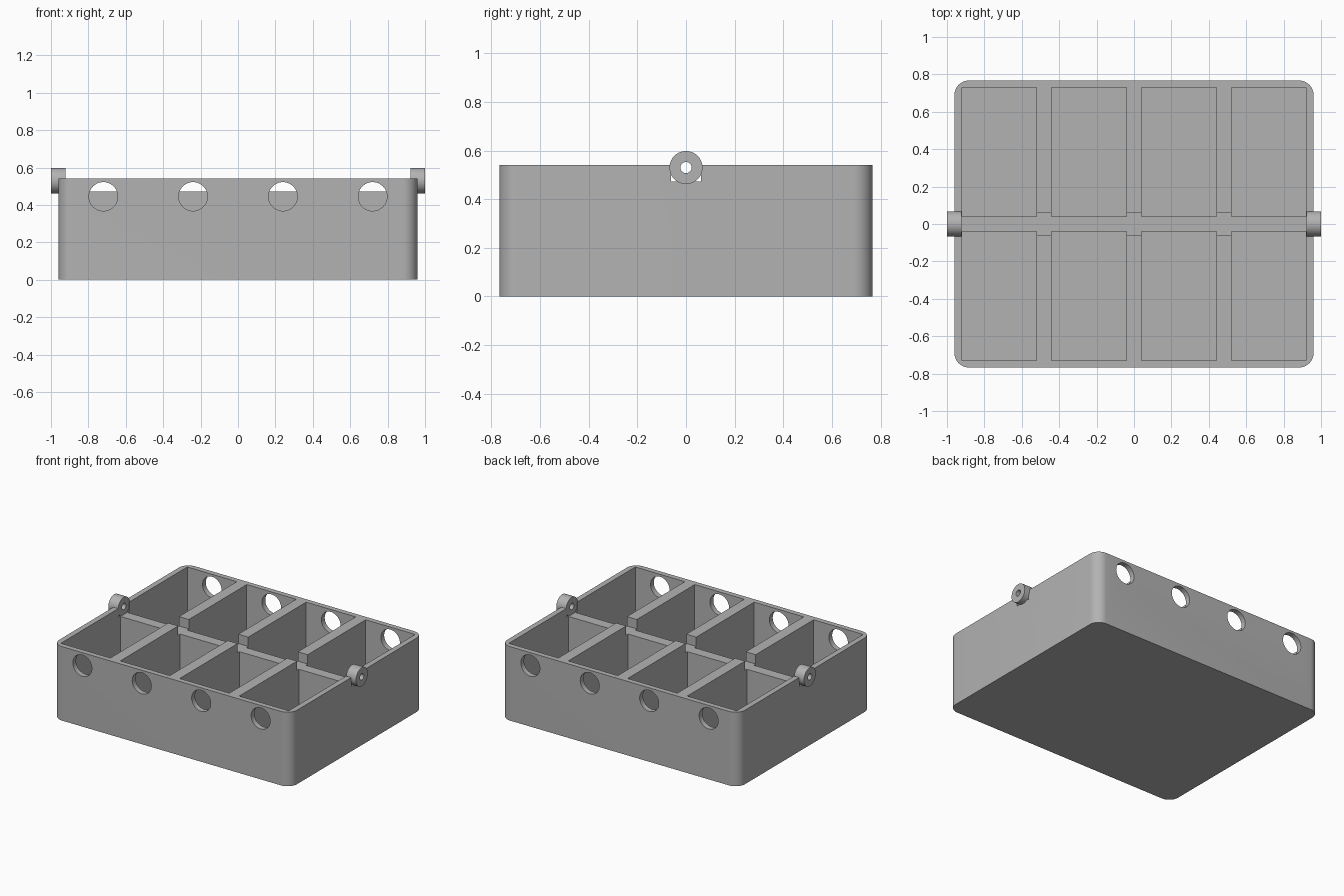
import bpy, bmesh
from math import cos, sin, pi, radians
from mathutils import Matrix

cube = bpy.data.objects.get("Cube")
if cube:
    bpy.data.objects.remove(cube, do_unlink=True)

HALF_X, HALF_Y, HEIGHT = 0.96, 0.767, 0.54
CORNER, FLOOR = 0.077, 0.04
SLOT_Z = 0.472
COLUMNS = (-0.72, -0.24, 0.24, 0.72)

grey = bpy.data.materials.new("Plain grey")
grey.use_nodes = True
grey.diffuse_color = (0.45, 0.45, 0.45, 1)
grey.node_tree.nodes["Principled BSDF"].inputs["Base Color"].default_value = (0.45, 0.45, 0.45, 1)


def make_object(name, bm):
    bmesh.ops.recalc_face_normals(bm, faces=bm.faces)
    mesh = bpy.data.meshes.new(name)
    bm.to_mesh(mesh)
    bm.free()
    mesh.materials.append(grey)
    obj = bpy.data.objects.new(name, mesh)
    bpy.context.collection.objects.link(obj)
    return obj


def add_box(bm, x0, x1, y0, y1, z0, z1):
    place = Matrix.Translation(((x0 + x1) / 2, (y0 + y1) / 2, (z0 + z1) / 2))
    size = Matrix.Diagonal((x1 - x0, y1 - y0, z1 - z0, 1))
    bmesh.ops.create_cube(bm, size=1, matrix=place @ size)


def activate(obj):
    bpy.ops.object.select_all(action='DESELECT')
    obj.select_set(True)
    bpy.context.view_layer.objects.active = obj


def carve(target, name, bm):
    """Cut the bmesh shape out of the target and discard the cutter."""
    cutter = make_object(name, bm)
    cutter.hide_render = True
    mod = target.modifiers.new(name, 'BOOLEAN')
    mod.operation, mod.solver, mod.object = 'DIFFERENCE', 'EXACT', cutter
    activate(target)
    bpy.ops.object.modifier_apply(modifier=mod.name)
    bpy.data.objects.remove(cutter, do_unlink=True)


# Tray block with rounded vertical corners
bm = bmesh.new()
outline = []
for quarter, (sx, sy) in enumerate(((1, 1), (-1, 1), (-1, -1), (1, -1))):
    for step in range(11):
        a = (quarter + step / 10) * pi / 2
        outline.append(bm.verts.new((sx * (HALF_X - CORNER) + CORNER * cos(a),
                                     sy * (HALF_Y - CORNER) + CORNER * sin(a), 0)))
base = bm.faces.new(outline)
top = bmesh.ops.extrude_face_region(bm, geom=[base])
bmesh.ops.translate(bm, vec=(0, 0, HEIGHT),
                    verts=[v for v in top["geom"] if isinstance(v, bmesh.types.BMVert)])
tray = make_object("compartment_tray", bm)

# Eight compartments
bm = bmesh.new()
for x in COLUMNS:
    for y0, y1 in ((0.039, 0.729), (-0.729, -0.039)):
        add_box(bm, x - 0.2, x + 0.2, y0, y1, FLOOR, 1)
carve(tray, "compartment_cutter", bm)

# Lengthwise slot for the hinge rod
bm = bmesh.new()
add_box(bm, -1.2, 1.2, -0.061, 0.061, SLOT_Z, 1)
carve(tray, "slot_cutter", bm)

# Round holes through the front and back walls
bm = bmesh.new()
for x in COLUMNS:
    for y in (-HALF_Y, HALF_Y):
        bmesh.ops.create_cone(bm, cap_ends=True, segments=48, radius1=0.077, radius2=0.077,
                              depth=0.3, matrix=Matrix.Translation((x, y, 0.445))
                              @ Matrix.Rotation(pi / 2, 4, 'X'))
carve(tray, "hole_cutter", bm)


# Pivot rings at both ends
def pivot_ring(name, side):
    bm = bmesh.new()
    rings = []
    for x, r in ((0.921, 0.023), (0.921, 0.068), (1.0, 0.068), (1.0, 0.023)):
        rings.append([bm.verts.new((side * x, r * cos(2 * pi * i / 40),
                                    0.53 + r * sin(2 * pi * i / 40))) for i in range(40)])
    for k in range(4):
        a, b = rings[k], rings[(k + 1) % 4]
        for i in range(40):
            j = (i + 1) % 40
            bm.faces.new((a[i], a[j], b[j], b[i]))
    return make_object(name, bm)


parts = [tray, pivot_ring("left_pivot_ring", 1), pivot_ring("right_pivot_ring", -1)]
for part in parts:
    activate(part)
    bpy.ops.object.shade_smooth_by_angle(angle=radians(30))
